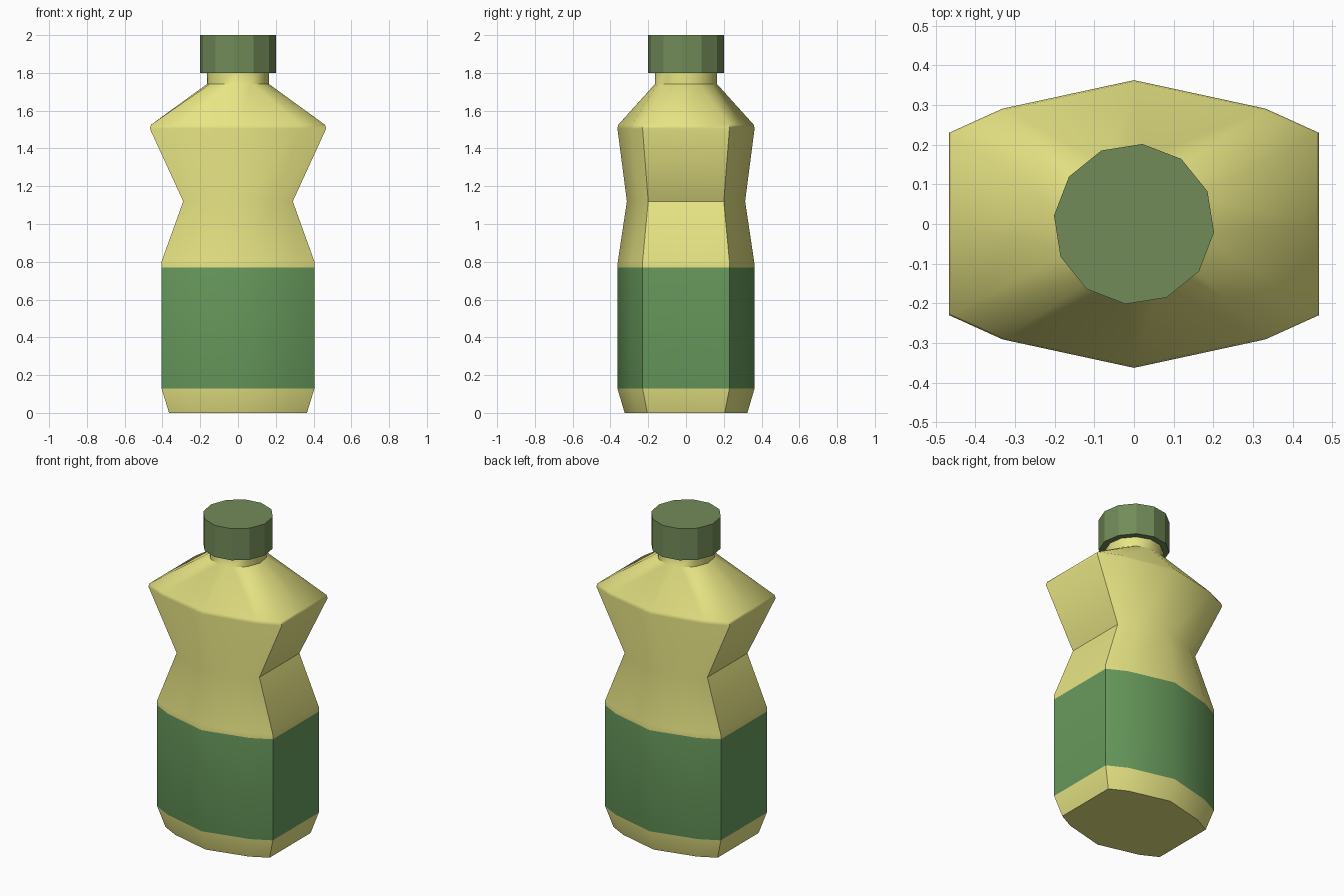
import bpy, bmesh
from math import cos, sin, radians

if "Cube" in bpy.data.objects:
    bpy.data.objects.remove(bpy.data.objects["Cube"])

N = 12
TURN = 24  # rotation of neck and cap in degrees


def material(name, rgb):
    m = bpy.data.materials.new(name)
    m.diffuse_color = (*rgb, 1)
    m.use_nodes = True
    m.node_tree.nodes["Principled BSDF"].inputs["Base Color"].default_value = m.diffuse_color
    return m


def circle(r, z):
    return [(r * cos(radians(TURN + 30 * i)), r * sin(radians(TURN + 30 * i)), z) for i in range(N)]


def section(w, d, c, z):
    # flat sides at x = +-w, shallow bowed front and back reaching y = +-d
    k, m = 0.71 * w, c + 0.46 * (d - c)
    back = [(w, c), (k, m), (0, d), (-k, m), (-w, c)]
    front = [(-x, -y) for x, y in back]
    return [(x, y, z) for x, y in back + [(-w, 0)] + front + [(w, 0)]]


def loft(name, rings, mats, mat_of_band):
    bm = bmesh.new()
    rows = [[bm.verts.new(p) for p in ring] for ring in rings]
    for b, (lo, hi) in enumerate(zip(rows, rows[1:])):
        for i in range(N):
            j = (i + 1) % N
            f = bm.faces.new((lo[i], lo[j], hi[j], hi[i]))
            f.material_index = mat_of_band(b)
    bm.faces.new(rows[0][::-1])
    bm.faces.new(rows[-1])
    bmesh.ops.recalc_face_normals(bm, faces=bm.faces)
    me = bpy.data.meshes.new(name)
    bm.to_mesh(me)
    bm.free()
    for m in mats:
        me.materials.append(m)
    ob = bpy.data.objects.new(name, me)
    bpy.context.collection.objects.link(ob)
    return ob


yellow = material("yellow_plastic", (0.80, 0.78, 0.23))
green = material("label_green", (0.14, 0.33, 0.11))
olive = material("cap_green", (0.17, 0.26, 0.10))

# Bottle: base, label band, waist, shoulder and neck
bottle = loft("bottle", [
    section(0.365, 0.325, 0.205, 0),
    section(0.405, 0.363, 0.23, 0.13),
    section(0.405, 0.363, 0.23, 0.77),
    section(0.405, 0.361, 0.23, 0.80),
    section(0.29, 0.313, 0.20, 1.12),
    section(0.467, 0.363, 0.23, 1.505),
    section(0.461, 0.359, 0.227, 1.525),
    circle(0.166, 1.74),
    circle(0.166, 1.82),
], [yellow, green], lambda b: 1 if b == 1 else 0)
bpy.context.view_layer.objects.active = bottle
bottle.select_set(True)
bpy.ops.object.shade_smooth_by_angle(angle=radians(42))

# Cap: flat-sided prism
loft("cap", [circle(0.203, 1.80), circle(0.203, 2.0)], [olive], lambda b: 0)
